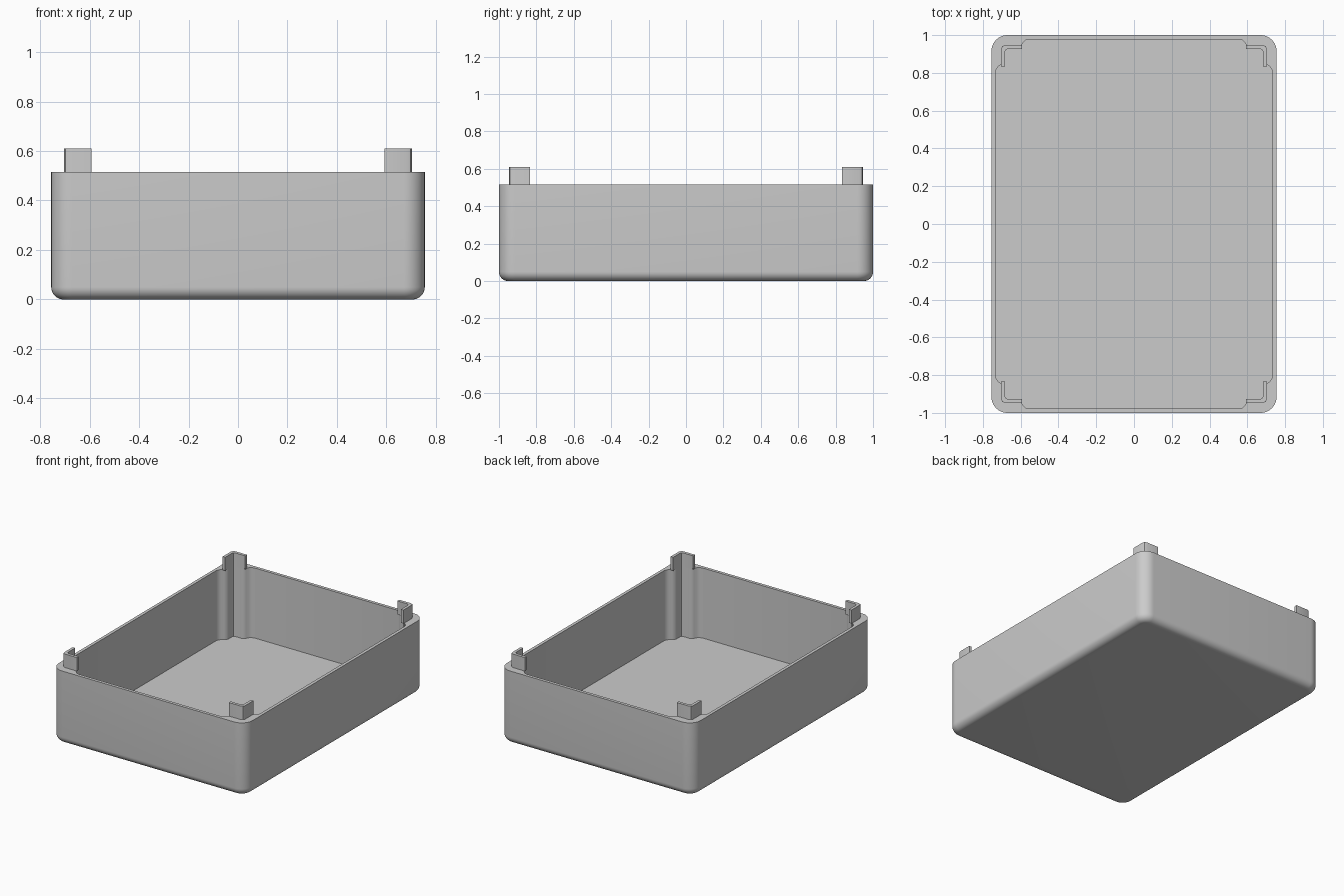
import bpy, bmesh, math

cube = bpy.data.objects.get("Cube")
if cube:
    bpy.data.objects.remove(cube, do_unlink=True)

HX, HY = 0.755, 1.0             # half width, half length
RIM, TOP, FLOOR = 0.515, 0.61, 0.022
CORNER, FILLET = 0.085, 0.05

grey = bpy.data.materials.new("plain grey")
grey.use_nodes = True
grey.diffuse_color = (0.6, 0.6, 0.6, 1)
grey.node_tree.nodes["Principled BSDF"].inputs["Base Color"].default_value = (0.6, 0.6, 0.6, 1)


def rounded_rect(hx, hy, r, n=10):
    pts = []
    for q, (sx, sy) in enumerate([(1, 1), (-1, 1), (-1, -1), (1, -1)]):
        for i in range(n + 1):
            a = math.pi / 2 * (q + i / n)
            pts.append((sx * (hx - r) + r * math.cos(a), sy * (hy - r) + r * math.sin(a)))
    return pts


def four_corners(corner):
    """Repeat a counter-clockwise corner path in all four quadrants."""
    out = []
    for sx, sy in [(1, 1), (-1, 1), (-1, -1), (1, -1)]:
        path = corner if sx * sy > 0 else corner[::-1]
        out += [(sx * x, sy * y) for x, y in path]
    return out


def loft(name, rings):
    """Capped solid through (points, z) rings."""
    bm = bmesh.new()
    loops = [[bm.verts.new((x, y, z)) for x, y in pts] for pts, z in rings]
    n = len(loops[0])
    for a, b in zip(loops, loops[1:]):
        for i in range(n):
            j = (i + 1) % n
            bm.faces.new((a[i], a[j], b[j], b[i]))
    bm.faces.new(loops[0][::-1])
    bm.faces.new(loops[-1])
    bmesh.ops.recalc_face_normals(bm, faces=bm.faces)
    mesh = bpy.data.meshes.new(name)
    bm.to_mesh(mesh)
    bm.free()
    obj = bpy.data.objects.new(name, mesh)
    bpy.context.collection.objects.link(obj)
    mesh.materials.append(grey)
    return obj


def smooth(obj):
    bpy.ops.object.select_all(action='DESELECT')
    obj.select_set(True)
    bpy.context.view_layer.objects.active = obj
    bpy.ops.object.shade_smooth_by_angle(angle=math.radians(35))


# Outer tray body with a rounded bottom edge
rings = []
for i in range(9):
    a = math.pi / 2 * i / 8
    inset = FILLET * (1 - math.sin(a))
    rings.append((rounded_rect(HX - inset, HY - inset, CORNER - inset),
                  FILLET * (1 - math.cos(a))))
rings.append((rounded_rect(HX, HY, CORNER), RIM))
tray = loft("tray_body", rings)

# Cavity with a thickened post in each corner
corner = [(.733, .80), (.729, .82), (.717, .835), (.701, .845), (.689, .858),
          (.684, .875), (.684, .91), (.680, .921), (.670, .926),
          (.622, .926), (.608, .931), (.598, .943), (.588, .960),
          (.573, .973), (.55, .978)]
outline = four_corners(corner)
cavity = loft("cavity_cutter", [(outline, FLOOR), (outline, RIM + 0.1)])
cut = tray.modifiers.new("hollow", 'BOOLEAN')
cut.operation = 'DIFFERENCE'
cut.solver = 'EXACT'
cut.object = cavity
bpy.context.view_layer.objects.active = tray
bpy.ops.object.modifier_apply(modifier=cut.name)
bpy.data.objects.remove(cavity, do_unlink=True)
smooth(tray)

# L-shaped locating tabs on the corners of the rim
tab = [(.704, .835), (.704, .925), (.698, .941), (.682, .947), (.592, .947),
       (.592, .926), (.670, .926), (.680, .921), (.684, .91), (.684, .835)]
for side, sx in (("left", 1), ("right", -1)):
    for end, sy in (("back", 1), ("front", -1)):
        pts = [(sx * x, sy * y) for x, y in tab]
        smooth(loft(f"{end}_{side}_tab", [(pts, RIM), (pts, TOP)]))
